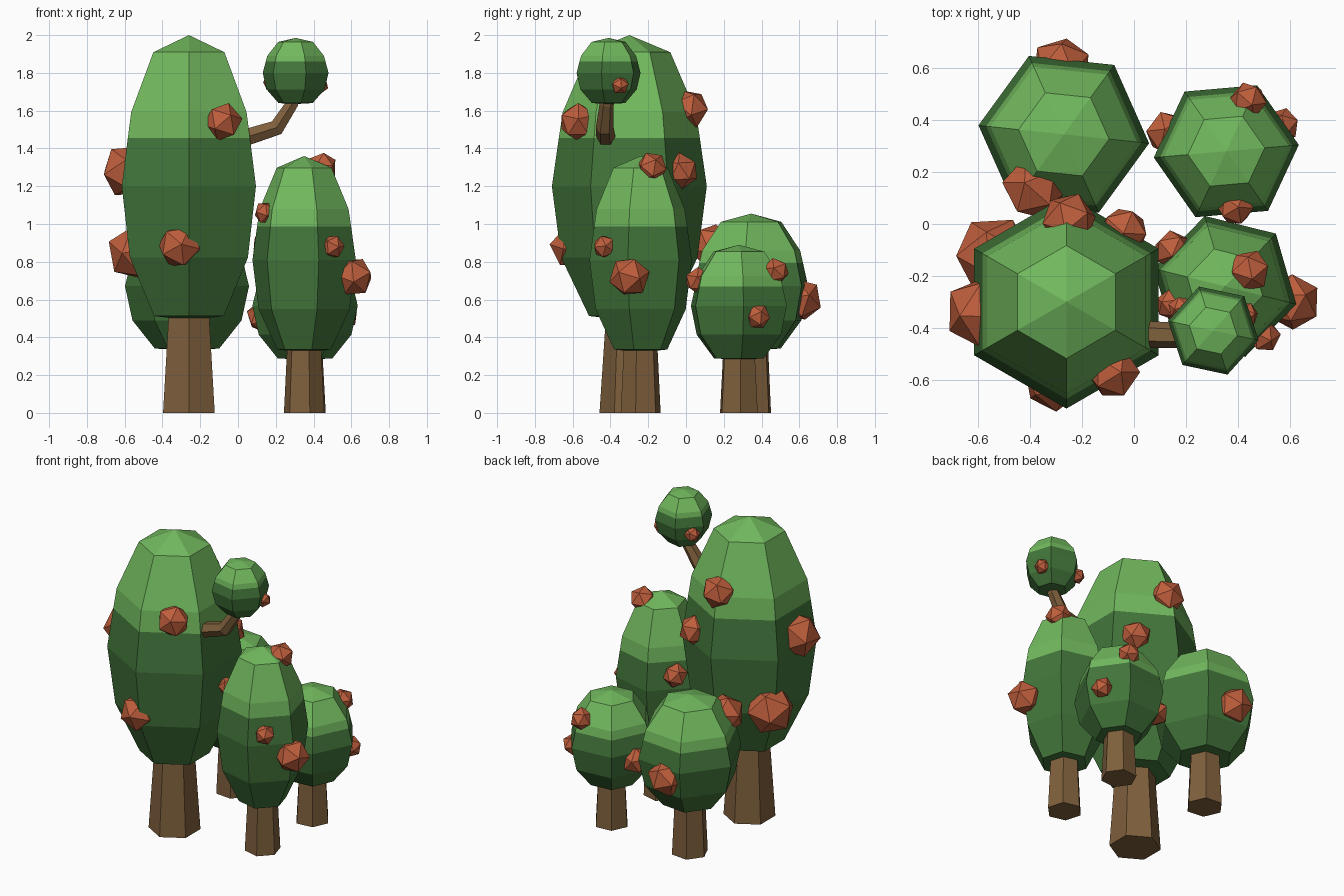
import bpy, bmesh, math
from mathutils import Euler

if "Cube" in bpy.data.objects:
    bpy.data.objects.remove(bpy.data.objects["Cube"])


def material(name, rgb):
    m = bpy.data.materials.new(name)
    m.diffuse_color = (*rgb, 1)
    m.use_nodes = True
    m.node_tree.nodes["Principled BSDF"].inputs["Base Color"].default_value = m.diffuse_color
    return m


LIGHT = material("light_green", (0.165, 0.48, 0.11))
DARK = material("dark_green", (0.055, 0.18, 0.043))
BARK = material("bark_brown", (0.21, 0.115, 0.045))
RED = material("fruit_red", (0.52, 0.112, 0.045))

# Crown outline: (depth below the top, radius), as fractions
PROFILE = [(0.06, 0.53), (0.27, 0.86), (0.36, 0.91), (0.53, 1.0),
           (0.78, 0.88), (0.985, 0.52)]


def finish(bm, name, mats):
    bmesh.ops.recalc_face_normals(bm, faces=bm.faces)
    me = bpy.data.meshes.new(name)
    bm.to_mesh(me)
    bm.free()
    for m in mats:
        me.materials.append(m)
    ob = bpy.data.objects.new(name, me)
    bpy.context.collection.objects.link(ob)
    return ob


def crown(name, x, y, z0, z1, r, phase):
    """Six-sided egg, light on its upper third."""
    bm = bmesh.new()
    h = z1 - z0
    rings = []
    for d, k in PROFILE:
        rings.append([bm.verts.new((
            x + r * k * math.cos(math.radians(phase + 60 * i)),
            y + r * k * math.sin(math.radians(phase + 60 * i)),
            z1 - d * h)) for i in range(6)])
    top = bm.verts.new((x, y, z1))
    bottom = bm.verts.new((x, y, z0))
    for i in range(6):
        j = (i + 1) % 6
        bm.faces.new((top, rings[0][i], rings[0][j]))
        bm.faces.new((bottom, rings[-1][j], rings[-1][i]))
        for a, b in zip(rings, rings[1:]):
            bm.faces.new((a[i], b[i], b[j], a[j]))
    for f in bm.faces:
        f.material_index = 0 if f.calc_center_median().z > z1 - 0.36 * h else 1
    finish(bm, name, [LIGHT, DARK])


def trunk(name, x, y, h, r0, r1, phase):
    bpy.ops.mesh.primitive_cone_add(
        vertices=6, radius1=r0, radius2=r1, depth=h, location=(x, y, h / 2),
        rotation=(0, 0, math.radians(phase + 30)))
    ob = bpy.context.object
    ob.name = name
    ob.data.materials.append(BARK)


# Trees: name, x, y, crown bottom, top, radius, turn, trunk radii
for n, x, y, z0, z1, r, ph, t0, t1 in [
        ("tall_tree", -0.26, -0.30, 0.49, 2.00, 0.41, 30, 0.158, 0.12),
        ("front_tree", 0.35, -0.24, 0.32, 1.36, 0.282, -14, 0.11, 0.09),
        ("back_left_tree", -0.27, 0.345, 0.33, 1.055, 0.33, -6, 0.115, 0.095),
        ("back_right_tree", 0.355, 0.28, 0.28, 0.89, 0.28, 5, 0.11, 0.09)]:
    crown(n + "_crown", x, y, z0, z1, r, ph)
    trunk(n + "_trunk", x, y, z0 + 0.08, t0, t1, ph)

# Side branch with its small crown
crown("branch_crown", 0.305, -0.41, 1.635, 1.985, 0.178, -12)
cu = bpy.data.curves.new("branch", 'CURVE')
cu.dimensions = '3D'
cu.bevel_depth = 0.05
cu.bevel_resolution = 1
cu.use_fill_caps = True
sp = cu.splines.new('POLY')
path = [(-0.08, -0.42, 1.42, 1.1), (0.205, -0.43, 1.51, 0.95),
        (0.285, -0.42, 1.635, 0.75), (0.30, -0.41, 1.70, 0.7)]
sp.points.add(len(path) - 1)
for p, (x, y, z, k) in zip(sp.points, path):
    p.co = (x, y, z, 1)
    p.radius = k
sp.use_smooth = False
cu.materials.append(BARK)
bpy.context.collection.objects.link(bpy.data.objects.new("branch", cu))

# Fruits: x, y, z, radius
FRUITS = [
    (-0.08, -0.57, 1.54, 0.105), (-0.585, -0.34, 1.28, 0.145),
    (-0.54, -0.12, 0.85, 0.155), (-0.31, -0.605, 0.88, 0.118),
    (-0.25, 0.015, 1.61, 0.108), (-0.04, -0.03, 1.28, 0.098),
    (-0.385, 0.14, 0.88, 0.125), (-0.28, 0.605, 0.60, 0.118),
    (0.44, 0.475, 0.75, 0.073), (0.57, 0.38, 0.51, 0.068),
    (0.13, 0.35, 0.51, 0.088), (0.39, 0.065, 0.70, 0.073),
    (0.61, -0.30, 0.72, 0.11), (0.50, -0.43, 0.88, 0.065),
    (0.145, -0.31, 1.06, 0.062), (0.445, -0.18, 1.30, 0.083),
    (0.15, -0.10, 0.90, 0.078), (0.43, -0.35, 1.735, 0.05),
    (0.18, -0.325, 1.75, 0.05)]
for i, (x, y, z, r) in enumerate(FRUITS):
    bm = bmesh.new()
    bmesh.ops.create_icosphere(bm, subdivisions=1, radius=r)
    ob = finish(bm, f"fruit_{i + 1}", [RED])
    ob.location = (x, y, z)
    ob.rotation_euler = Euler((0.4 * i, 0.3, 0.7 * i))
